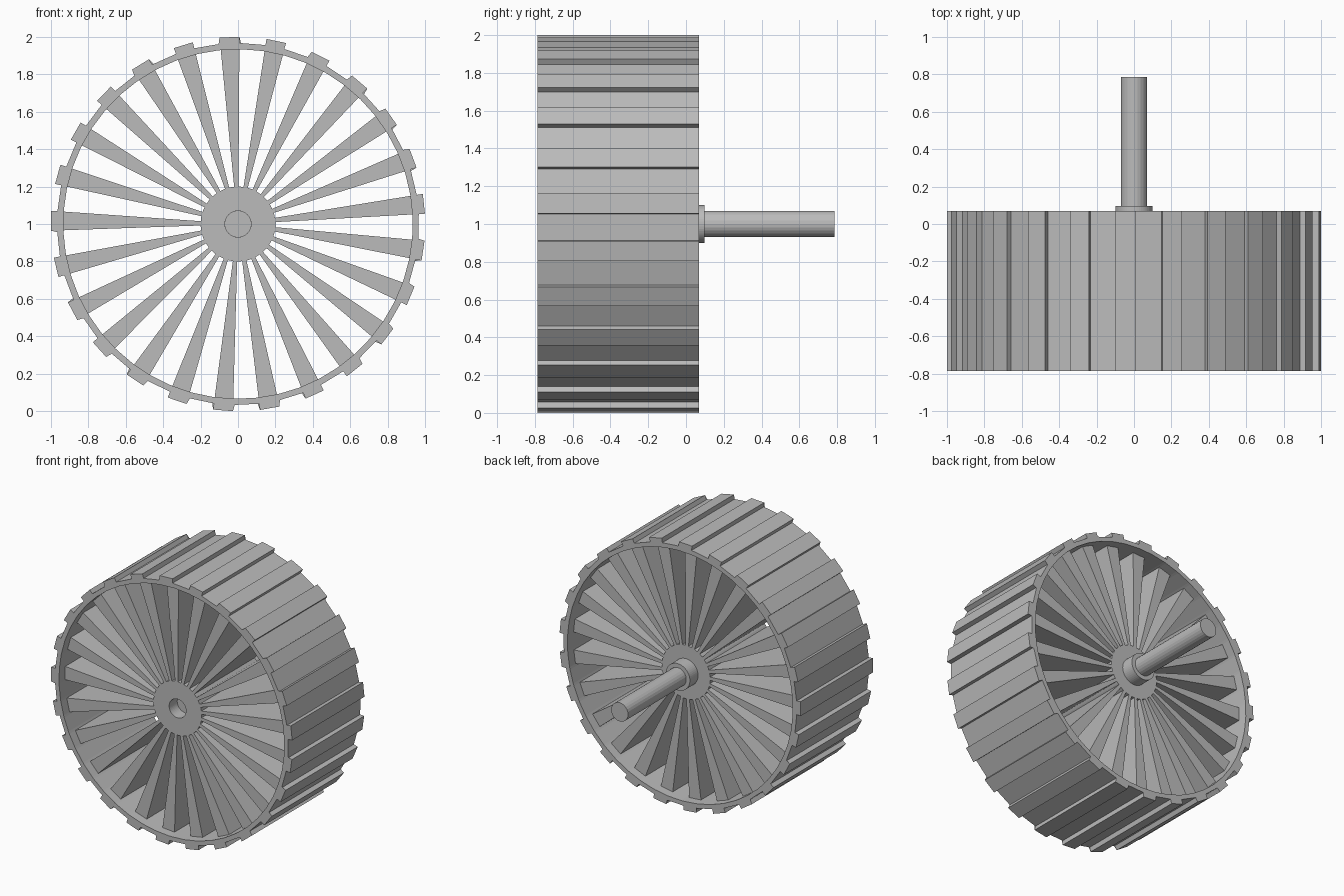
import bpy, bmesh
from math import sin, cos, radians, tau

old = bpy.data.objects.get("Cube")
if old:
    bpy.data.objects.remove(old)

TEETH = 25
PITCH = tau / TEETH
START = radians(92.6)
HALF = radians(3.05)
CENTRE_Z = 1.0
FRONT, BACK = -0.785, 0.07
HUB_FRONT, HUB_BACK = -0.715, 0.0

grey = bpy.data.materials.new("plain grey")
grey.use_nodes = True
colour = (0.5, 0.5, 0.5, 1)
grey.diffuse_color = colour
grey.node_tree.nodes["Principled BSDF"].inputs["Base Color"].default_value = colour


def polar(r, a):
    return r * cos(a), r * sin(a)


def circle(r, sides):
    return [polar(r, tau * i / sides) for i in range(sides)]


def extrude(bm, outer, y0, y1, inner=None):
    """Extrude a wheel-plane outline along y, with an optional matching hole."""
    def loop(points, y):
        return [bm.verts.new((x, y, z + CENTRE_Z)) for x, z in points]

    def bridge(a, b):
        for i in range(len(a)):
            j = (i + 1) % len(a)
            bm.faces.new((a[i], a[j], b[j], b[i]))

    o0, o1 = loop(outer, y0), loop(outer, y1)
    bridge(o0, o1)
    if inner:
        i0, i1 = loop(inner, y0), loop(inner, y1)
        bridge(i1, i0)
        bridge(i0, o0)
        bridge(o1, i1)
    else:
        bm.faces.new(o0)
        bm.faces.new(o1[::-1])


def finish(bm, name):
    bmesh.ops.recalc_face_normals(bm, faces=bm.faces)
    mesh = bpy.data.meshes.new(name)
    bm.to_mesh(mesh)
    bm.free()
    mesh.materials.append(grey)
    ob = bpy.data.objects.new(name, mesh)
    bpy.context.collection.objects.link(ob)


def part(name, *args):
    bm = bmesh.new()
    extrude(bm, *args)
    finish(bm, name)


# Rim with raised tread blocks
outer, inner = [], []
for i in range(TEETH):
    a = START + i * PITCH
    for r, offset in ((0.967, -HALF), (1.0, -HALF), (1.0, HALF), (0.967, HALF)):
        outer.append(polar(r, a + offset))
        inner.append(polar(0.933, a + offset * (1 if r == 1.0 else 1.35)))
part("treaded_rim", outer, FRONT, BACK, inner)

# Tapered spokes, narrow at the hub and wide at the rim
bm = bmesh.new()
for i in range(TEETH):
    a = START + i * PITCH
    outline = []
    for along, across in ((0.19, -0.011), (0.935, -0.05), (0.935, 0.05), (0.19, 0.011)):
        outline.append((along * cos(a) - across * sin(a),
                        along * sin(a) + across * cos(a)))
    extrude(bm, outline, HUB_FRONT, HUB_BACK)
finish(bm, "spokes")

# Bored hub, collar and axle
part("hub", circle(0.2, 48), HUB_FRONT, HUB_BACK, circle(0.07, 48))
part("axle_collar", circle(0.1, 48), HUB_BACK, 0.097, circle(0.07, 48))
part("axle", circle(0.07, 24), -0.62, 0.785)
